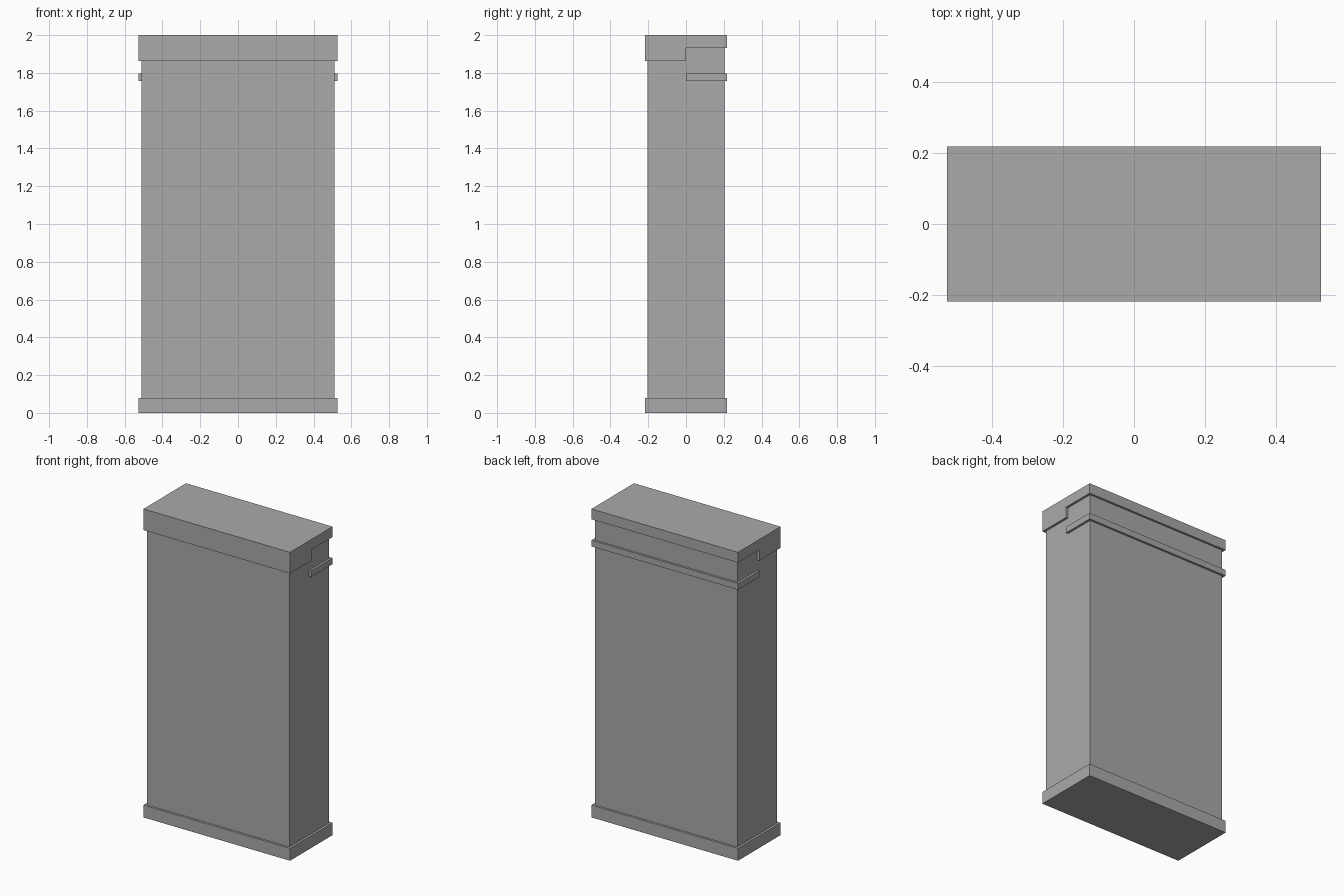
import bpy

default = bpy.data.objects.get("Cube")
if default:
    bpy.data.objects.remove(default, do_unlink=True)

stone = bpy.data.materials.new("grey_stone")
stone.use_nodes = True
grey = (0.4, 0.4, 0.4, 1.0)
stone.diffuse_color = grey
stone.node_tree.nodes["Principled BSDF"].inputs["Base Color"].default_value = grey

BODY_X, BODY_Y = 0.511, 0.204
TRIM_X, TRIM_Y = 0.526, 0.218


def extrude_side_profile(name, half_width, profile):
    """Sweep a closed (y, z) outline across the width."""
    n = len(profile)
    verts = [(x, y, z) for x in (half_width, -half_width) for y, z in profile]
    faces = [list(range(n)), list(range(2 * n - 1, n - 1, -1))]
    for i in range(n):
        j = (i + 1) % n
        faces.append([i, i + n, j + n, j])
    mesh = bpy.data.meshes.new(name)
    mesh.from_pydata(verts, [], faces)
    mesh.materials.append(stone)
    obj = bpy.data.objects.new(name, mesh)
    bpy.context.collection.objects.link(obj)
    return obj


def block(name, half_width, y0, y1, z0, z1):
    return extrude_side_profile(name, half_width, [(y0, z0), (y1, z0), (y1, z1), (y0, z1)])


# Main slab and the base plinth
block("body", BODY_X, -BODY_Y, BODY_Y, 0.04, 1.96)
block("plinth", TRIM_X, -TRIM_Y, TRIM_Y, 0.0, 0.08)

# Cap, deeper over the front half
extrude_side_profile("stepped_cap", TRIM_X, [
    (-TRIM_Y, 1.863), (0, 1.863), (0, 1.933), (TRIM_Y, 1.933), (TRIM_Y, 2), (-TRIM_Y, 2)])

# Thin band wrapping the rear half
block("rear_band", TRIM_X, 0, TRIM_Y, 1.757, 1.797)
